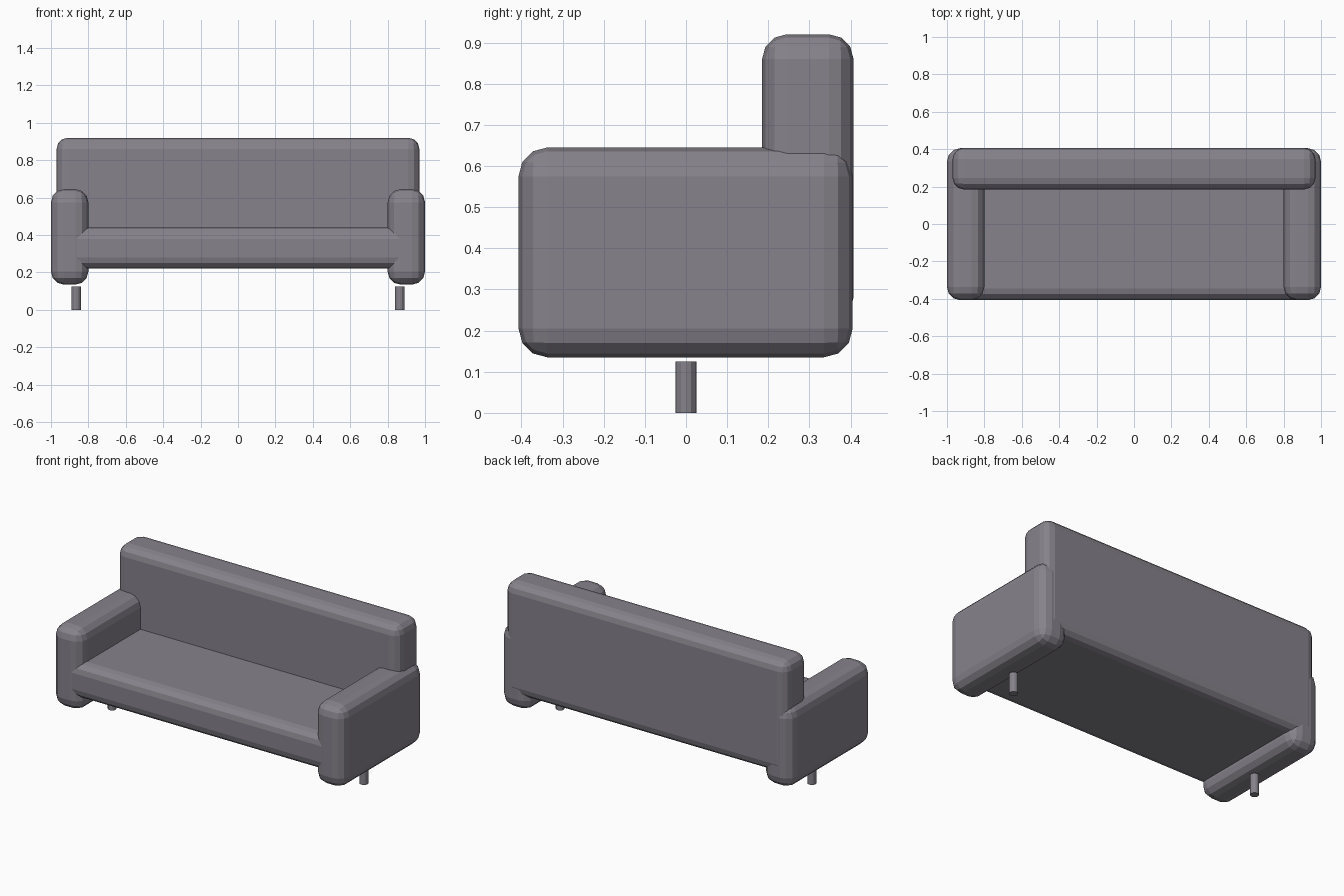
import bpy
import bmesh
from mathutils import Vector

cube = bpy.data.objects.get("Cube")
if cube:
    bpy.data.objects.remove(cube, do_unlink=True)

fabric = bpy.data.materials.new("warm_grey_fabric")
fabric.use_nodes = True
colour = (0.24, 0.225, 0.26, 1)
fabric.diffuse_color = colour
fabric.node_tree.nodes["Principled BSDF"].inputs["Base Color"].default_value = colour


def add_object(name, bm):
    mesh = bpy.data.meshes.new(name)
    bm.to_mesh(mesh)
    bm.free()
    mesh.materials.append(fabric)
    obj = bpy.data.objects.new(name, mesh)
    bpy.context.collection.objects.link(obj)
    return obj


def cushion(name, low, high, radius):
    """Box between two corners with rounded, faceted edges."""
    low, high = Vector(low), Vector(high)
    bm = bmesh.new()
    bmesh.ops.create_cube(bm, size=1)
    bmesh.ops.scale(bm, vec=high - low, verts=bm.verts)
    bmesh.ops.translate(bm, vec=(low + high) / 2, verts=bm.verts)
    bmesh.ops.bevel(bm, geom=bm.edges[:], offset=radius, segments=3,
                    profile=0.5, affect='EDGES')
    return add_object(name, bm)


def leg(name, x):
    bm = bmesh.new()
    bmesh.ops.create_cone(bm, cap_ends=True, segments=12, radius1=0.025,
                          radius2=0.025, depth=0.125)
    bmesh.ops.translate(bm, vec=(x, 0, 0.0625), verts=bm.verts)
    return add_object(name, bm)


# Seat and backrest
cushion("seat", (-0.94, -0.405, 0.22), (0.94, 0.4, 0.44), 0.06)
cushion("backrest", (-0.97, 0.185, 0.22), (0.97, 0.407, 0.92), 0.06)

# Arms and legs on both sides
for side, sign in (("left", 1), ("right", -1)):
    inner, outer = sorted((sign * 0.8, sign * 1.0))
    cushion(side + "_arm", (inner, -0.407, 0.135), (outer, 0.405, 0.645), 0.07)
    leg(side + "_leg", sign * 0.865)
